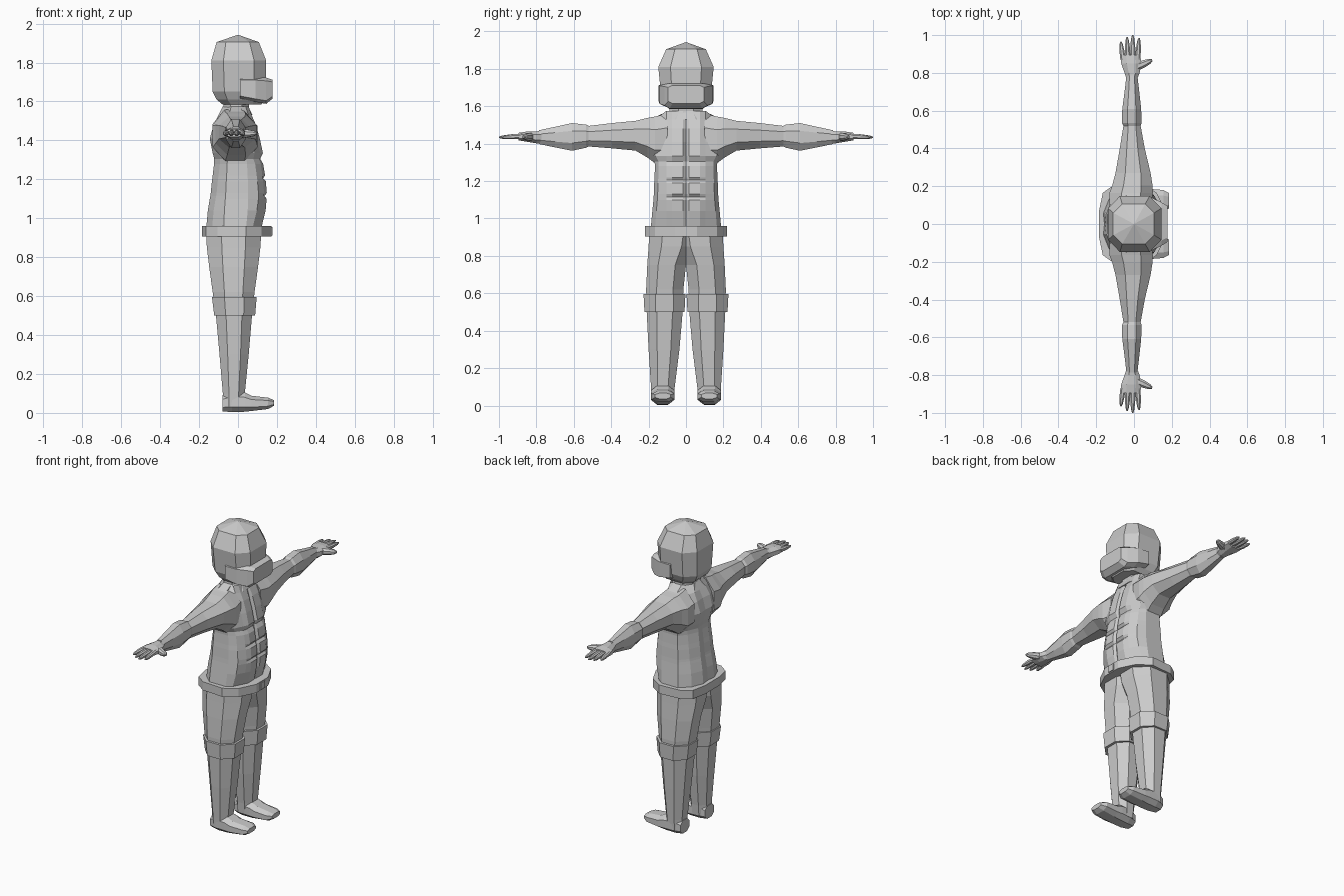
import bpy, bmesh
from mathutils import Vector

grey = bpy.data.materials.new("plain_grey")
grey.diffuse_color = (0.6, 0.6, 0.6, 1)


def loft(name, rings, mirror=False, closed=True):
    """Skin a list of equal-sized point rings; a one-point ring makes a tip."""
    bm = bmesh.new()
    rows = [[bm.verts.new(p) for p in r] for r in rings]
    for a, b in zip(rows, rows[1:]):
        n = max(len(a), len(b))
        for i in range(n if closed else n - 1):
            j = (i + 1) % n
            if len(b) == 1:
                bm.faces.new((a[i], a[j], b[0]))
            else:
                bm.faces.new((a[i], a[j], b[j], b[i]))
    if closed:
        for r in (rows[0], rows[-1]):
            if len(r) > 2:
                bm.faces.new(r)
    bmesh.ops.recalc_face_normals(bm, faces=bm.faces)
    me = bpy.data.meshes.new(name)
    bm.to_mesh(me)
    bm.free()
    me.materials.append(grey)
    ob = bpy.data.objects.new(name, me)
    bpy.context.collection.objects.link(ob)
    if mirror:
        m = ob.modifiers.new("mirror", 'MIRROR')
        m.use_axis = (False, True, False)
        m.merge_threshold = 0.0005
    return ob


def octagon(a0, a1, b0, b1, cut=0.28):
    """Box with cut corners, as 2D points."""
    da, db = (a1 - a0) * cut, (b1 - b0) * cut
    return [(a0 + da, b0), (a1 - da, b0), (a1, b0 + db), (a1, b1 - db),
            (a1 - da, b1), (a0 + da, b1), (a0, b1 - db), (a0, b0 + db)]


def along_z(stations, cut=0.28):   # z, x0, x1, y0, y1
    return [[(p, q, s[0]) for p, q in octagon(*s[1:], cut)] for s in stations]


def along_y(stations, cut=0.28):   # y, x0, x1, z0, z1
    return [[(p, s[0], q) for p, q in octagon(*s[1:], cut)] for s in stations]


def along_x(stations, cut=0.25):   # x, y0, y1, z0, z1
    return [[(s[0], p, q) for p, q in octagon(*s[1:], cut)] for s in stations]


# Head with a shallow pointed crown
loft("head", along_z([
    (1.585, -0.08, 0.12, -0.09, 0.09),
    (1.61, -0.11, 0.14, -0.112, 0.112),
    (1.65, -0.13, 0.143, -0.132, 0.132),
    (1.81, -0.137, 0.145, -0.148, 0.148),
    (1.905, -0.11, 0.107, -0.106, 0.106)], 0.22) + [[(0, 0, 1.943)]])

# Protruding lower face
loft("lower_face", along_x([
    (0.01, -0.147, 0.147, 1.615, 1.725),
    (0.09, -0.142, 0.142, 1.598, 1.725),
    (0.145, -0.115, 0.115, 1.588, 1.722),
    (0.178, -0.095, 0.095, 1.615, 1.712)], 0.12))

loft("neck", along_z([
    (1.53, -0.1, 0.075, -0.12, 0.12),
    (1.57, -0.075, 0.055, -0.09, 0.09),
    (1.62, -0.075, 0.06, -0.085, 0.085)]))


# Torso: half rings from chest centre round to spine, mirrored
def torso_ring(z, xf, xb, w, groove, pad):
    return [(xf - groove, 0, z), (xf - pad, 0.016, z), (xf - pad, 0.075, z),
            (xf - 0.016, 0.105, z), (xf - 0.045, w * 0.88, z),
            (xf * 0.35, w, z), (xb * 0.45, w, z),
            (xb + 0.03, w * 0.7, z), (xb, w * 0.3, z), (xb + 0.006, 0, z)]


loft("torso", [torso_ring(*r) for r in (
    (0.93, 0.115, -0.165, 0.19, 0.004, 0.0),
    (1.04, 0.142, -0.155, 0.18, 0.012, 0.0),
    (1.10, 0.150, -0.145, 0.174, 0.016, 0.003),
    (1.115, 0.150, -0.142, 0.173, 0.016, 0.014),
    (1.13, 0.150, -0.140, 0.172, 0.016, 0.002),
    (1.19, 0.145, -0.134, 0.17, 0.016, 0.002),
    (1.205, 0.143, -0.132, 0.169, 0.016, 0.014),
    (1.22, 0.141, -0.130, 0.168, 0.016, 0.002),
    (1.28, 0.133, -0.123, 0.166, 0.016, 0.004),
    (1.305, 0.124, -0.122, 0.168, 0.012, 0.010),
    (1.335, 0.130, -0.130, 0.185, 0.020, 0.002),
    (1.41, 0.112, -0.145, 0.20, 0.018, 0.0),
    (1.48, 0.092, -0.125, 0.215, 0.012, 0.0),
    (1.53, 0.070, -0.100, 0.19, 0.006, 0.0),
    (1.575, 0.055, -0.078, 0.095, 0.0, 0.0))], True, False)

# Arms, with a step at the elbow
loft("arm", along_y([
    (0.10, -0.13, 0.09, 1.29, 1.56),
    (0.165, -0.13, 0.10, 1.295, 1.545),
    (0.205, -0.115, 0.098, 1.325, 1.538),
    (0.27, -0.098, 0.088, 1.363, 1.522),
    (0.395, -0.076, 0.058, 1.375, 1.51),
    (0.52, -0.056, 0.035, 1.385, 1.495),
    (0.535, -0.064, 0.040, 1.378, 1.502),
    (0.61, -0.062, 0.038, 1.362, 1.51),
    (0.70, -0.05, 0.028, 1.38, 1.49),
    (0.785, -0.04, 0.018, 1.398, 1.472)]), True)

loft("palm", along_y([
    (0.77, -0.04, 0.018, 1.402, 1.468),
    (0.80, -0.05, 0.03, 1.402, 1.466),
    (0.85, -0.068, 0.038, 1.410, 1.465),
    (0.895, -0.072, 0.034, 1.418, 1.458)]), True)


# Tapered fingers and thumb
def digit(name, start, end, r):
    a, b = Vector(start), Vector(end)
    side = (b - a).cross(Vector((0, 0, 1))).normalized()
    up = Vector((0, 0, 1))
    rings = []
    for t, s in ((0, 1), (0.5, 0.95), (0.85, 0.65), (1, 0.25)):
        c = a.lerp(b, t)
        rings.append([c + side * p * s * r + up * q * s * r
                      for p, q in octagon(-1, 1, -1, 1)])
    loft(name, rings, True)


for i, (x, tip, length) in enumerate(((-0.058, -0.07, 0.965), (-0.032, -0.037, 0.99),
                                      (-0.006, -0.007, 1.0), (0.02, 0.027, 0.985))):
    digit(f"finger_{i + 1}", (x, 0.87, 1.44), (tip, length, 1.434), 0.014)
digit("thumb", (0.0, 0.825, 1.436), (0.096, 0.868, 1.436), 0.021)

# Belt and buckle
belt = [(-0.185, 0.07), (-0.165, 0.165), (-0.105, 0.208), (0.04, 0.218),
        (0.12, 0.165), (0.172, 0.06)]
belt += [(x, -y) for x, y in reversed(belt)]
loft("belt", [[(x, y, z) for x, y in belt] for z in (0.905, 0.96)])
loft("buckle", [[(x, y, z) for y, z in
                 ((-0.022, 0.911), (0.022, 0.911), (0.022, 0.954), (-0.022, 0.954))]
                for x in (0.168, 0.178)])

# Legs meeting at the crotch
loft("leg", along_z([
    (0.94, -0.165, 0.12, -0.06, 0.195),
    (0.85, -0.16, 0.115, -0.045, 0.2),
    (0.75, -0.148, 0.103, 0.0, 0.207),
    (0.62, -0.13, 0.085, 0.014, 0.213),
    (0.5, -0.113, 0.072, 0.018, 0.21),
    (0.3, -0.095, 0.055, 0.035, 0.2),
    (0.1, -0.078, 0.035, 0.06, 0.187),
    (0.03, -0.076, 0.03, 0.065, 0.183)]), True)

# Knee cuffs
loft("knee_cuff", along_z([
    (0.5, -0.122, 0.088, 0.008, 0.222),
    (0.595, -0.134, 0.096, 0.003, 0.227)]), True)

# Feet
loft("foot", along_x([
    (-0.08, 0.08, 0.17, 0.008, 0.09),
    (-0.03, 0.066, 0.185, 0.004, 0.11),
    (0.035, 0.062, 0.187, 0.006, 0.105),
    (0.07, 0.062, 0.187, 0.01, 0.088),
    (0.155, 0.062, 0.18, 0.02, 0.078),
    (0.184, 0.082, 0.165, 0.036, 0.066)]), True)
